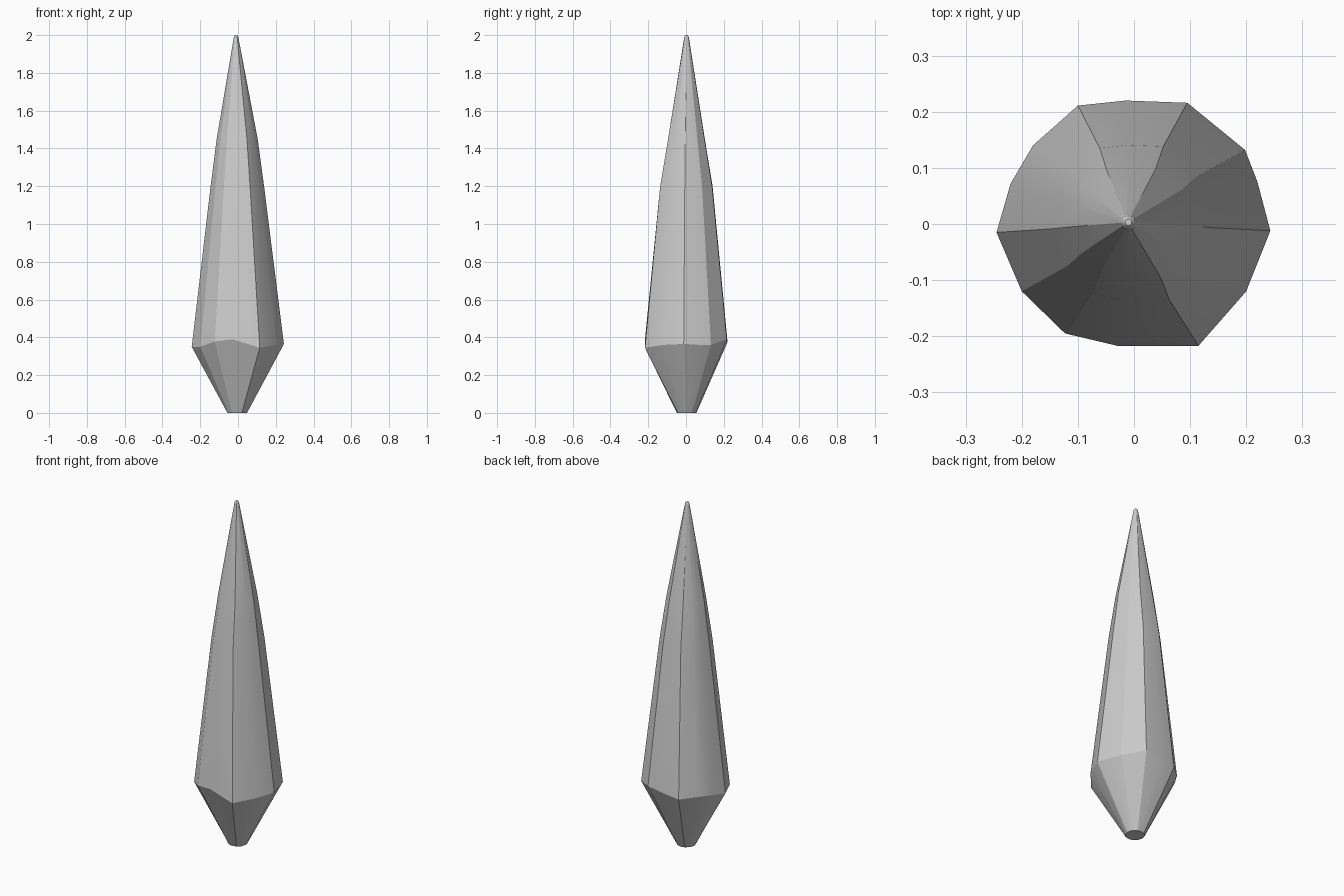
import bpy, bmesh, math

if "Cube" in bpy.data.objects:
    bpy.data.objects.remove(bpy.data.objects["Cube"])

# irregular girdle outline of the crystal: x, y, z
girdle = [(.243, -.012, .365), (.22, .075, .36), (.198, .132, .36), (.095, .216, .39),
          (-.015, .22, .375), (-.10, .211, .36), (-.18, .14, .37), (-.22, .072, .365),
          (-.245, -.015, .35), (-.20, -.12, .35), (-.123, -.195, .378), (-.03, -.217, .39),
          (.115, -.217, .345), (.20, -.12, .36)]
cx, cy = -.007, .003


def circle_ring(r, z, x, y):
    out = []
    for px, py, _ in girdle:
        a = math.atan2(py, px)
        out.append((x + r * math.cos(a), y + r * math.sin(a), z))
    return out


def scaled_ring(sx, sy, z):
    return [(cx * (1 - sx) + px * sx, cy * (1 - sy) + py * sy, z) for px, py, _ in girdle]


# foot, girdle, long tapering shaft, rounded tip
rings = [circle_ring(.052, 0, -.004, .003),
         girdle,
         scaled_ring(.58, .635, 1.2),
         scaled_ring(.445, .445, 1.45),
         circle_ring(.0145, 1.975, -.01, .003),
         circle_ring(.011, 1.993, -.01, .003),
         circle_ring(.006, 2.0, -.01, .003)]

bm = bmesh.new()
vs = [[bm.verts.new(p) for p in ring] for ring in rings]
n = len(girdle)
for lo, hi in zip(vs, vs[1:]):
    for i in range(n):
        j = (i + 1) % n
        bm.faces.new((lo[i], lo[j], hi[j], hi[i]))
bm.faces.new(vs[0][::-1])
bm.faces.new(vs[-1])
bmesh.ops.recalc_face_normals(bm, faces=bm.faces)

mesh = bpy.data.meshes.new("crystal_shard")
bm.to_mesh(mesh)
bm.free()
ob = bpy.data.objects.new("crystal_shard", mesh)
bpy.context.collection.objects.link(ob)
bpy.context.view_layer.objects.active = ob
ob.select_set(True)
bpy.ops.object.shade_smooth_by_angle(angle=math.radians(20))
